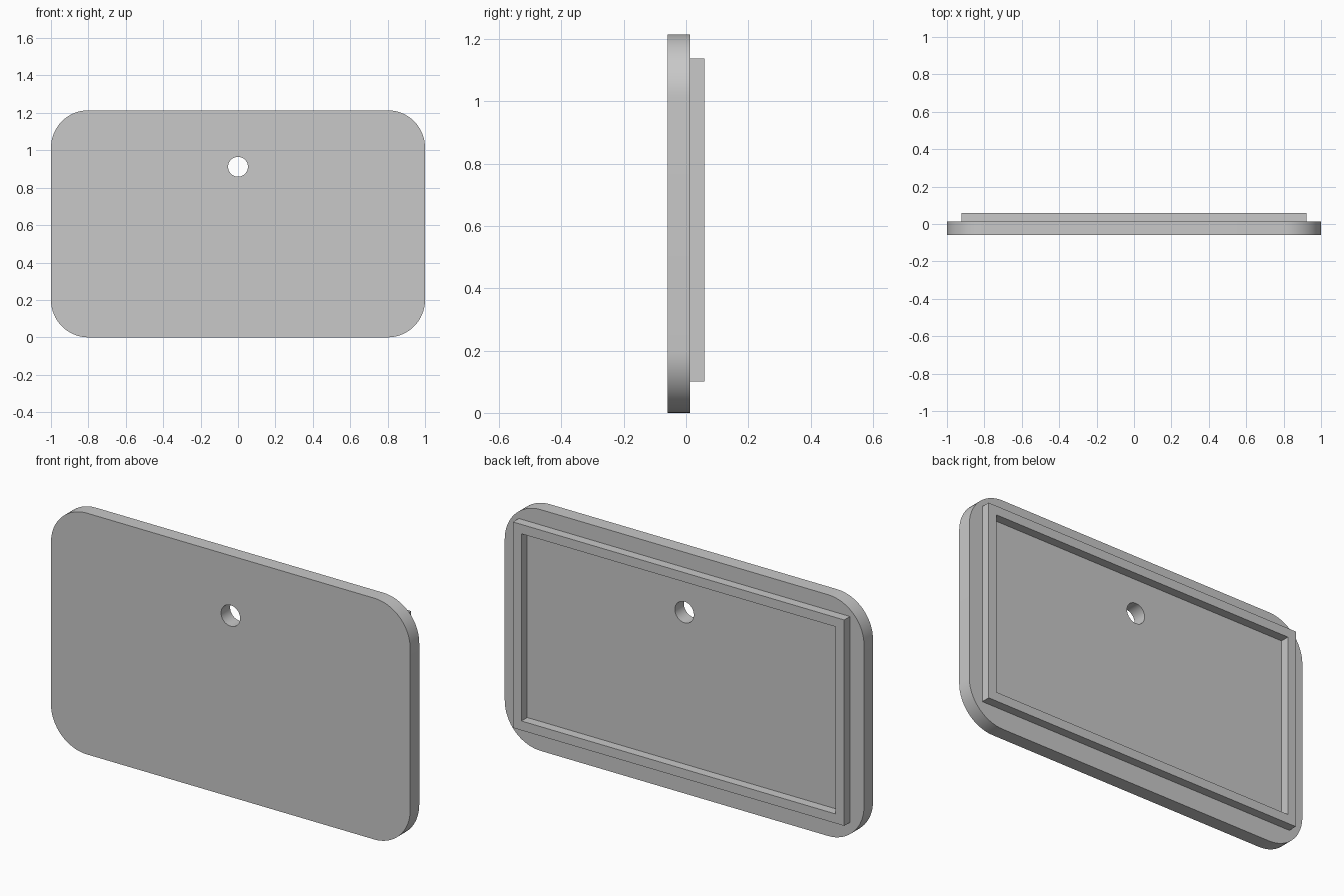
import bpy
import bmesh
from math import sin, cos, pi, radians

cube = bpy.data.objects.get("Cube")
if cube:
    bpy.data.objects.remove(cube, do_unlink=True)

# Single flat colour
grey = bpy.data.materials.new("light_grey")
grey.use_nodes = True
colour = (0.58, 0.58, 0.58, 1)
grey.diffuse_color = colour
grey.node_tree.nodes["Principled BSDF"].inputs["Base Color"].default_value = colour


def arc(cx, cz, r, start, sweep, steps):
    return [(cx + r * cos(start + sweep * i / steps),
             cz + r * sin(start + sweep * i / steps)) for i in range(steps + 1)]


def rounded_rect(w, h, cz, r, steps=16):
    signs = [(1, 1), (-1, 1), (-1, -1), (1, -1)]
    points = []
    for i, (sx, sz) in enumerate(signs):
        points += arc(sx * (w - r), cz + sz * (h - r), r, i * pi / 2, pi / 2, steps)
    return points


def rect(w, h, cz):
    return [(w, cz + h), (-w, cz + h), (-w, cz - h), (w, cz - h)]


def slab(name, outlines, front, back):
    """Solid slab between two depths; the second outline is a hole."""
    bm = bmesh.new()
    caps = {front: [], back: []}
    walls = []
    for outline in outlines:
        rings = []
        n = len(outline)
        for y in (front, back):
            ring = [bm.verts.new((x, y, z)) for x, z in outline]
            caps[y] += [bm.edges.new((ring[i], ring[(i + 1) % n])) for i in range(n)]
            rings.append(ring)
        walls.append(rings)
    for edges in caps.values():
        bmesh.ops.triangle_fill(bm, edges=edges, use_beauty=True, normal=(0, -1, 0))
    for a, b in walls:
        for i in range(len(a)):
            j = (i + 1) % len(a)
            bm.faces.new((a[i], a[j], b[j], b[i]))
    bmesh.ops.recalc_face_normals(bm, faces=bm.faces)
    mesh = bpy.data.meshes.new(name)
    bm.to_mesh(mesh)
    bm.free()
    mesh.materials.append(grey)
    obj = bpy.data.objects.new(name, mesh)
    bpy.context.collection.objects.link(obj)
    bpy.ops.object.select_all(action="DESELECT")
    obj.select_set(True)
    bpy.context.view_layer.objects.active = obj
    bpy.ops.object.shade_smooth_by_angle(angle=radians(30))
    return obj


# Rounded cover plate with a round through hole
half_height = 0.607
hole = arc(0, 0.912, 0.053, 0, 2 * pi, 48)[:-1]
slab("cover_plate", [rounded_rect(1, half_height, half_height, 0.2), hole],
     -0.059, 0.013)

# Raised rectangular lip on the back
lip_width, lip_height, lip_centre, lip_wall = 0.922, 0.518, 0.619, 0.047
slab("back_lip", [rect(lip_width, lip_height, lip_centre),
                  rect(lip_width - lip_wall, lip_height - lip_wall, lip_centre)],
     0.013, 0.059)
